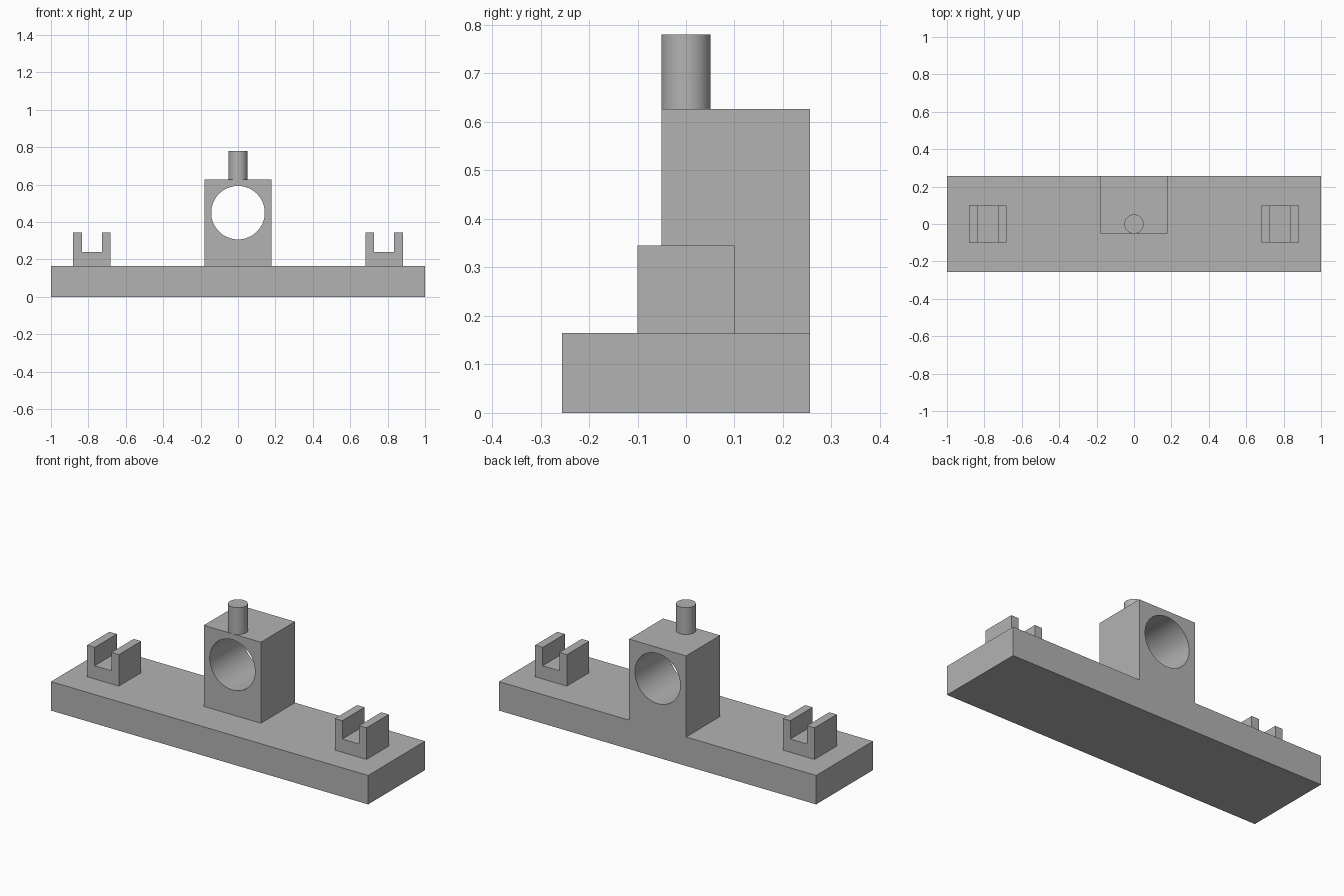
import bpy, bmesh, math

if "Cube" in bpy.data.objects:
    bpy.data.objects.remove(bpy.data.objects["Cube"])

grey = bpy.data.materials.new("plain grey")
grey.diffuse_color = (0.45, 0.45, 0.45, 1)
grey.use_nodes = True
grey.node_tree.nodes["Principled BSDF"].inputs["Base Color"].default_value = grey.diffuse_color


def add_object(name, bm):
    bmesh.ops.recalc_face_normals(bm, faces=bm.faces)
    mesh = bpy.data.meshes.new(name)
    bm.to_mesh(mesh)
    bm.free()
    mesh.materials.append(grey)
    obj = bpy.data.objects.new(name, mesh)
    bpy.context.collection.objects.link(obj)
    return obj


def extrude_profile(name, points, y0, y1):
    """Extrude a closed x-z outline from y0 to y1."""
    bm = bmesh.new()
    face = bm.faces.new([bm.verts.new((x, y0, z)) for x, z in points])
    result = bmesh.ops.extrude_face_region(bm, geom=[face])
    verts = [v for v in result["geom"] if isinstance(v, bmesh.types.BMVert)]
    bmesh.ops.translate(bm, verts=verts, vec=(0, y1 - y0, 0))
    return add_object(name, bm)


def rectangle(x0, x1, z0, z1):
    return [(x0, z0), (x1, z0), (x1, z1), (x0, z1)]


def smooth(obj):
    bpy.ops.object.select_all(action='DESELECT')
    obj.select_set(True)
    bpy.context.view_layer.objects.active = obj
    bpy.ops.object.shade_smooth_by_angle(angle=math.radians(30))


BASE_TOP, BLOCK_TOP, BACK = 0.165, 0.627, 0.256

# Base plate
extrude_profile("base_plate", rectangle(-1, 1, 0, BASE_TOP), -BACK, BACK)

# Upright block with a round through hole
block = extrude_profile("bored_block", rectangle(-0.18, 0.18, BASE_TOP, BLOCK_TOP), -0.051, BACK)
circle = [(0.143 * math.cos(2 * math.pi * i / 64), 0.45 + 0.143 * math.sin(2 * math.pi * i / 64))
          for i in range(64)]
cutter = extrude_profile("hole_cutter", circle, -0.3, 0.5)
cut = block.modifiers.new("hole", 'BOOLEAN')
cut.operation, cut.solver, cut.object = 'DIFFERENCE', 'EXACT', cutter
bpy.ops.object.select_all(action='DESELECT')
bpy.context.view_layer.objects.active = block
block.select_set(True)
bpy.ops.object.modifier_apply(modifier=cut.name)
bpy.data.objects.remove(cutter)
smooth(block)

# Round pin on the block
bm = bmesh.new()
bmesh.ops.create_cone(bm, cap_ends=True, segments=48, radius1=0.051, radius2=0.051, depth=0.78 - BLOCK_TOP)
bmesh.ops.translate(bm, verts=bm.verts, vec=(0, 0, (0.78 + BLOCK_TOP) / 2))
smooth(add_object("top_pin", bm))

# U-shaped brackets at both ends
for side, cx in (("left", -0.781), ("right", 0.781)):
    outline = [(-0.1, BASE_TOP), (0.1, BASE_TOP), (0.1, 0.345), (0.053, 0.345),
               (0.053, 0.24), (-0.053, 0.24), (-0.053, 0.345), (-0.1, 0.345)]
    extrude_profile(side + "_bracket", [(cx + x, z) for x, z in outline], -0.1, 0.1)
